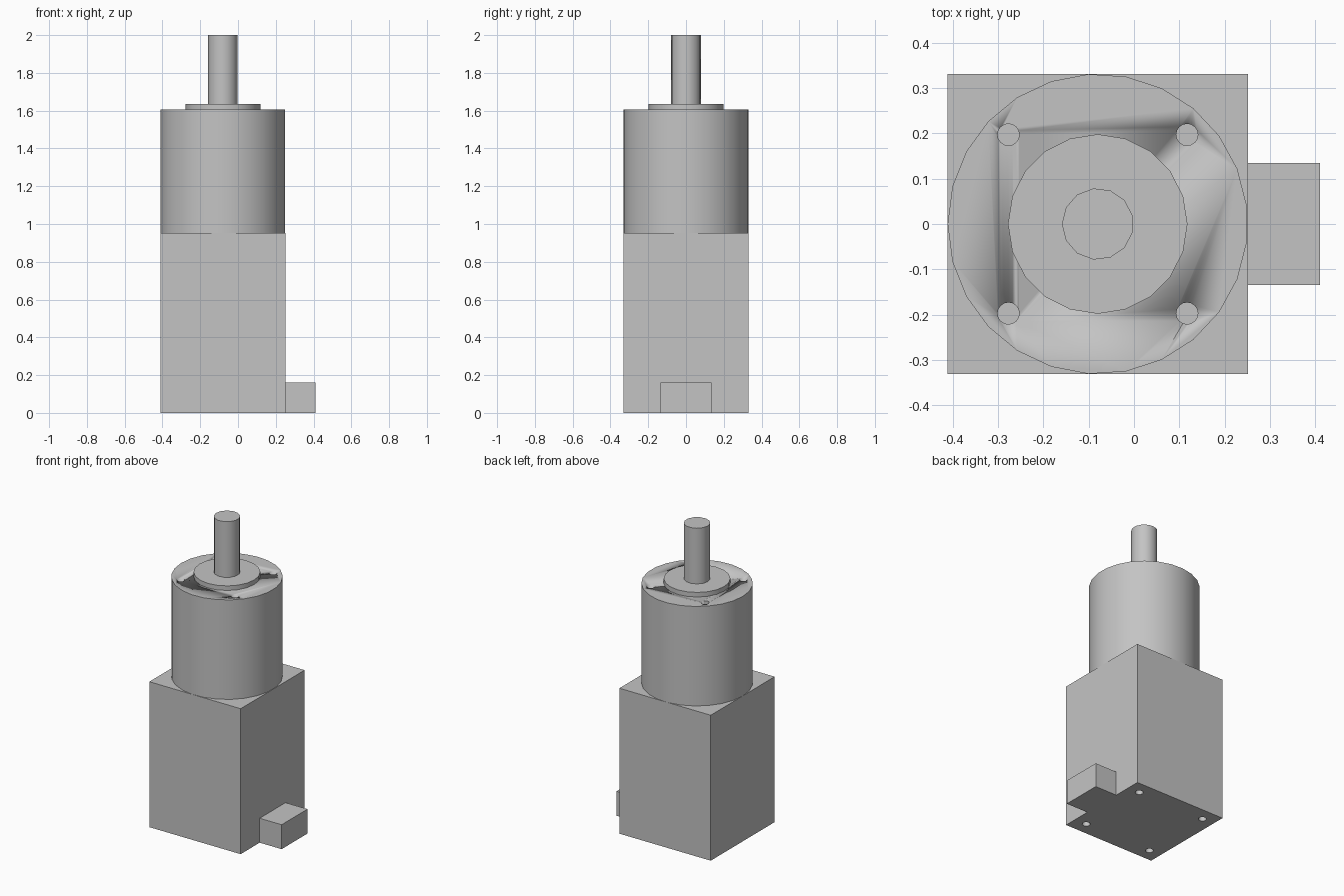
import bpy
import math

cube = bpy.data.objects.get("Cube")
if cube:
    bpy.data.objects.remove(cube, do_unlink=True)

AXIS_X = -0.08        # motor axis
HALF = 0.331          # half width of the square housing

metal = bpy.data.materials.new("grey metal")
metal.use_nodes = True
colour = (0.55, 0.55, 0.55, 1)
metal.diffuse_color = colour
metal.node_tree.nodes["Principled BSDF"].inputs["Base Color"].default_value = colour


def finish(name):
    obj = bpy.context.object
    obj.name = name
    obj.data.materials.append(metal)
    bpy.ops.object.transform_apply(location=False, rotation=True, scale=True)
    return obj


def box(name, x0, x1, half_y, z0, z1):
    bpy.ops.mesh.primitive_cube_add(size=1, location=((x0 + x1) / 2, 0, (z0 + z1) / 2))
    bpy.context.object.scale = (x1 - x0, 2 * half_y, z1 - z0)
    return finish(name)


def cylinder(name, radius, z0, z1, sides, x=AXIS_X, y=0):
    bpy.ops.mesh.primitive_cylinder_add(
        vertices=sides, radius=radius, depth=z1 - z0,
        location=(x, y, (z0 + z1) / 2), rotation=(0, 0, math.pi / 2))
    obj = finish(name)
    bpy.ops.object.shade_smooth_by_angle(angle=math.radians(35))
    return obj


def drill(target, offset, z0, z1):
    """Cut four blind screw holes around the motor axis."""
    for sx in (-1, 1):
        for sy in (-1, 1):
            bit = cylinder("drill_bit", 0.024, z0, z1, 16, AXIS_X + sx * offset, sy * offset)
            bit.hide_render = True
            cut = target.modifiers.new("screw_hole", 'BOOLEAN')
            cut.operation = 'DIFFERENCE'
            cut.solver = 'EXACT'
            cut.object = bit
            bpy.context.view_layer.objects.active = target
            bpy.ops.object.modifier_apply(modifier=cut.name)
            bpy.data.objects.remove(bit, do_unlink=True)


# Square motor housing with screw holes underneath
housing = box("motor_housing", AXIS_X - HALF, AXIS_X + HALF, HALF, 0, 0.953)
drill(housing, 0.246, -0.05, 0.12)

# Cable connector at the foot of the left side
box("cable_connector", AXIS_X + HALF, 0.41, 0.134, 0, 0.16)

# Round gearbox with screw holes in its top face
gearbox = cylinder("gearbox", HALF, 0.953, 1.605, 25)
drill(gearbox, 0.197, 1.48, 1.65)

# Centring collar and output shaft
cylinder("centring_collar", 0.198, 1.605, 1.635, 20)
cylinder("output_shaft", 0.079, 1.635, 2.0, 13)
